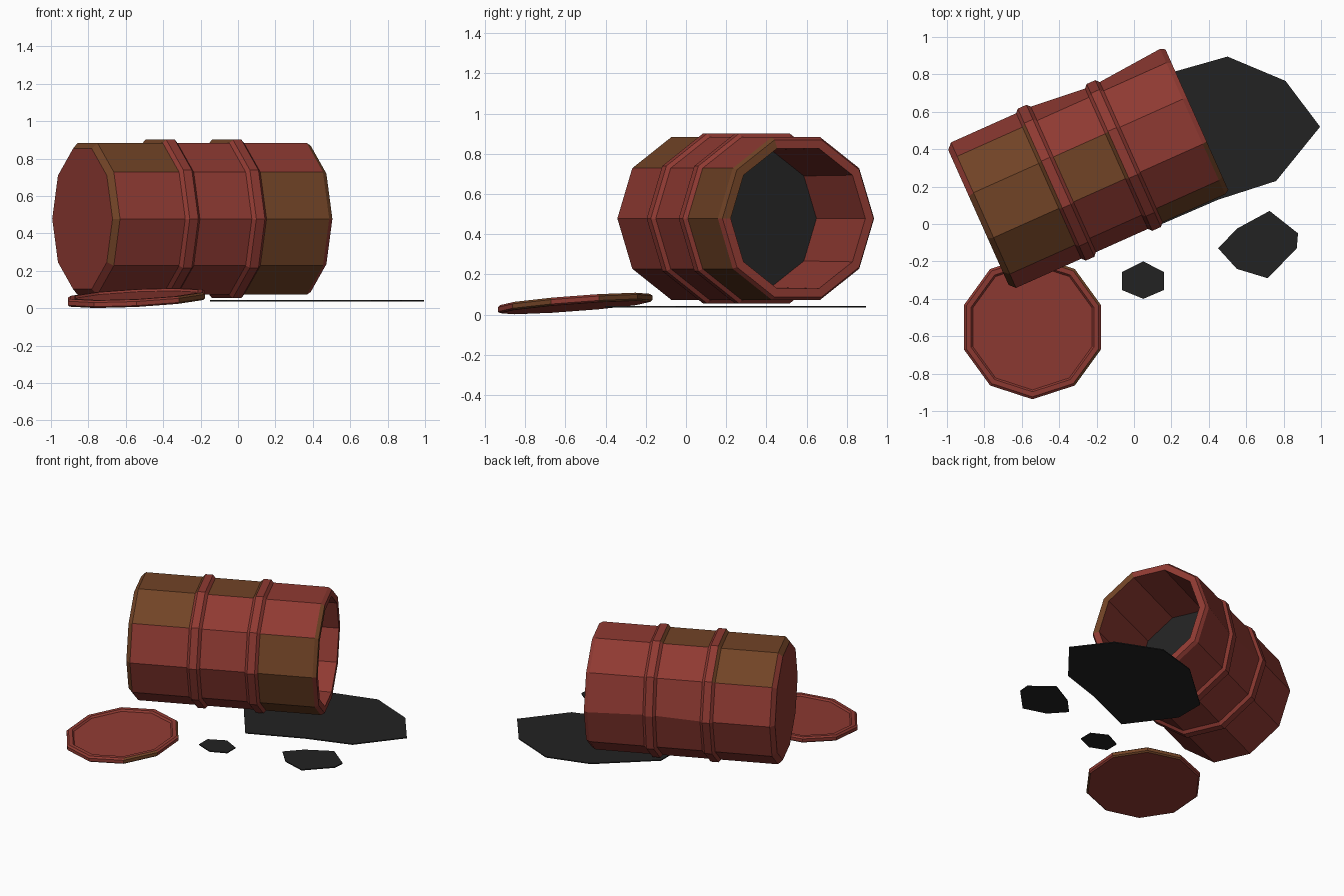
import bpy, bmesh, math
from mathutils import Matrix, Vector

if "Cube" in bpy.data.objects:
    bpy.data.objects.remove(bpy.data.objects["Cube"])


def material(name, rgb):
    m = bpy.data.materials.new(name)
    m.diffuse_color = (*rgb, 1)
    m.use_nodes = True
    m.node_tree.nodes["Principled BSDF"].inputs["Base Color"].default_value = m.diffuse_color
    return m


RED = material("red_paint", (0.275, 0.042, 0.032))
RUST = material("brown_rust", (0.165, 0.056, 0.019))
OIL = material("black_oil", (0.0165, 0.0165, 0.0165))


def finish(bm, name, mats):
    bmesh.ops.recalc_face_normals(bm, faces=bm.faces)
    me = bpy.data.meshes.new(name)
    bm.to_mesh(me)
    bm.free()
    for m in mats:
        me.materials.append(m)
    ob = bpy.data.objects.new(name, me)
    bpy.context.collection.objects.link(ob)
    return ob


def lathe(name, profile, paint, point, mats):
    """Ten-sided turned shape, closed at both profile ends.
    paint(segment, side) gives the material slot."""
    bm = bmesh.new()
    loops = [[bm.verts.new(point(a, r, i)) for i in range(10)] for a, r in profile]
    for s in range(len(loops) - 1):
        for i in range(10):
            j = (i + 1) % 10
            f = bm.faces.new((loops[s][i], loops[s][j], loops[s + 1][j], loops[s + 1][i]))
            f.material_index = paint(s, i)
    bm.faces.new(loops[0]).material_index = paint(-1, 0)
    bm.faces.new(loops[-1]).material_index = paint(len(loops) - 1, 0)
    return finish(bm, name, mats)


# Barrel: chamfered ends, two raised hoops, shallow hollow at the open end
R, HOOP = 0.426, 0.445
profile = [(0, 0.395), (0.03, R)]
for c in (0.455, 0.845):
    profile += [(c - 0.043, R), (c - 0.025, HOOP), (c + 0.025, HOOP), (c + 0.043, R)]
profile += [(1.255, R), (1.28, 0.412), (1.28, 0.367), (0.70, 0.36)]

# Rusty sides of each band (side 2 is the top, 4 and 5 face front)
rust = {0: (2, 3, 4, 5), 1: (1, 2, 3), 2: (1, 2), 5: (2,), 6: (2,),
        9: (4, 5, 6), 10: (3, 4), 11: (3, 4)}


def barrel_paint(s, i):
    if s >= 13:
        return 2
    return 1 if i in rust.get(s, ()) else 0


def barrel_point(a, r, i):
    if i == 0 and 0.79 < a < 0.9 and r > 0.4:      # dent beside the second hoop
        r -= 0.03
    t = math.radians(36 * i)
    return Vector((a, r * math.cos(t), r * math.sin(t)))


barrel = lathe("barrel", profile, barrel_paint, barrel_point, [RED, RUST, OIL])
barrel.location = (-0.832, 0.035, 0.478)
barrel.rotation_euler = (0, 0, math.radians(24.1))

# Lid: tilted disc with a raised rim
lid_profile = [(0, 0.375), (0.008, 0.385), (0.03, 0.385), (0.04, 0.372),
               (0.04, 0.345), (0.028, 0.335)]


def lid_point(a, r, i):
    t = math.radians(36 * i + 18)
    x, y = r * math.cos(t), r * math.sin(t)
    return Vector((x, y, a + 0.05 * x + 0.075 * y))


lid = lathe("lid", lid_profile,
            lambda s, i: 1 if s in (0, 1, 2) and i in (0, 1, 8) else 0,
            lid_point, [RED, RUST])
lid.location = (-0.543, -0.552, 0.035)


# Oil puddles: thin flat outlines
def puddle(name, pts, z=0.036, h=0.007):
    bm = bmesh.new()
    f = bm.faces.new([bm.verts.new((x, y, z)) for x, y in pts])
    ext = bmesh.ops.extrude_face_region(bm, geom=[f], use_keep_orig=True)
    top = [v for v in ext["geom"] if isinstance(v, bmesh.types.BMVert)]
    bmesh.ops.translate(bm, verts=top, vec=(0, 0, h))
    return finish(bm, name, [OIL])


puddle("large_oil_spill", [(0.995, 0.52), (0.81, 0.765), (0.5, 0.895), (0.2, 0.81),
                           (-0.15, 0.5), (-0.15, 0.28), (0.08, -0.03), (0.45, 0.13),
                           (0.76, 0.23)])
puddle("medium_oil_puddle", [(0.45, -0.13), (0.55, -0.025), (0.725, 0.07), (0.877, -0.05),
                             (0.87, -0.13), (0.715, -0.29), (0.55, -0.24)])
puddle("small_oil_puddle", [(0.05, -0.2), (0.16, -0.257), (0.16, -0.353),
                            (0.05, -0.4), (-0.065, -0.353), (-0.065, -0.257)])
